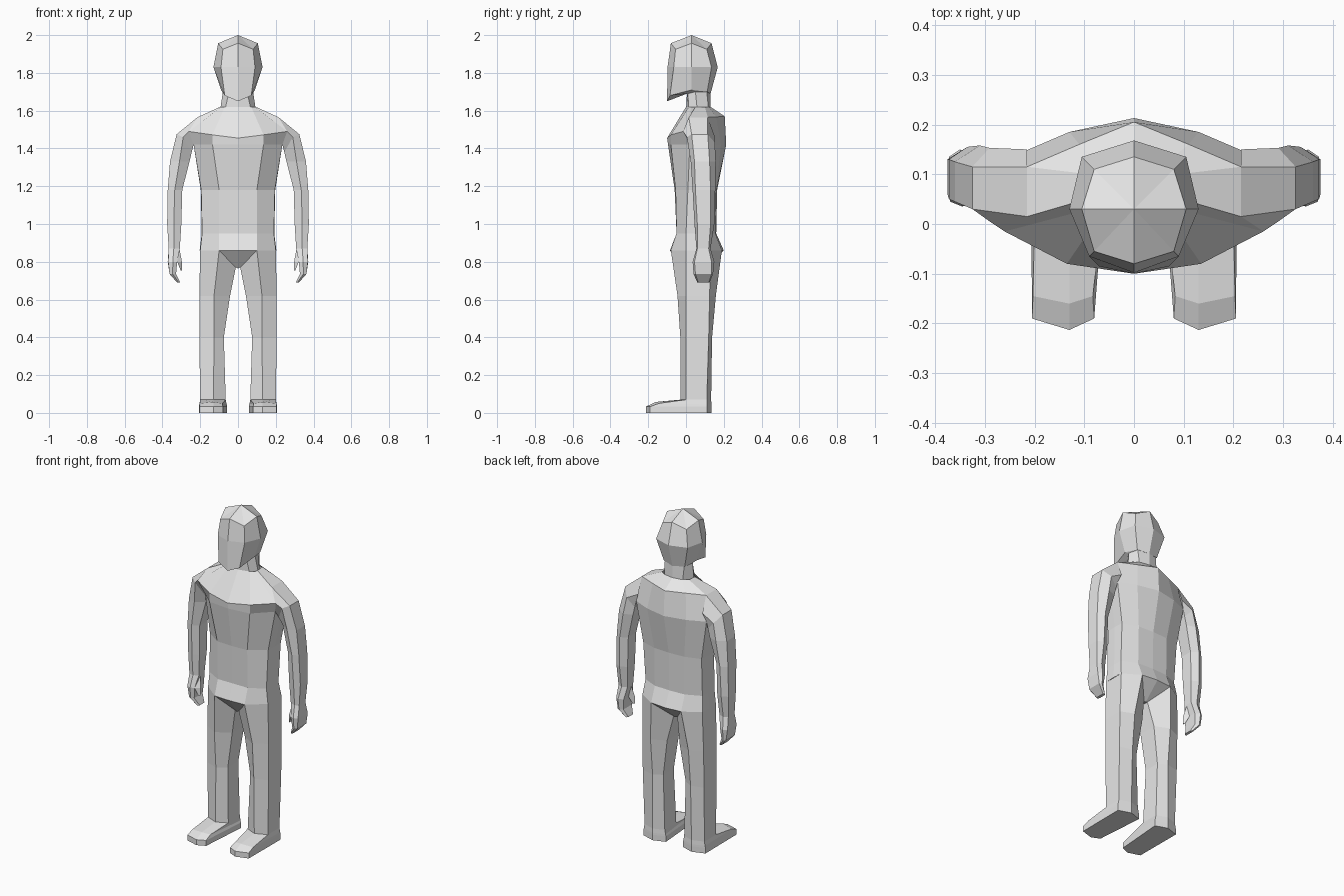
import bpy

old = bpy.data.objects.get("Cube")
if old:
    bpy.data.objects.remove(old, do_unlink=True)

grey = bpy.data.materials.new("plain grey")
grey.use_nodes = True
grey.diffuse_color = (0.8, 0.8, 0.8, 1)
grey.node_tree.nodes["Principled BSDF"].inputs["Base Color"].default_value = (0.8, 0.8, 0.8, 1)


def at(z, *points):
    """Ring of points at one height."""
    return [(x, y, z) for x, y in points]


def loft(name, rings, closed=False, cap_bottom=False, cap_top=False):
    """Skin rings listed bottom to top, then mirror across x = 0."""
    n = len(rings[0])
    verts = [p for ring in rings for p in ring]
    faces = []
    for r in range(len(rings) - 1):
        for i in range(n if closed else n - 1):
            j = (i + 1) % n
            faces.append((r * n + i, r * n + j, (r + 1) * n + j, (r + 1) * n + i))
    if cap_bottom:
        faces.append(tuple(reversed(range(n))))
    if cap_top:
        faces.append(tuple(range(len(verts) - n, len(verts))))
    mesh = bpy.data.meshes.new(name)
    mesh.from_pydata(verts, [], faces)
    mesh.materials.append(grey)
    obj = bpy.data.objects.new(name, mesh)
    bpy.context.collection.objects.link(obj)
    mirror = obj.modifiers.new("mirror", "MIRROR")
    mirror.use_clip = True
    weld = obj.modifiers.new("weld", "WELD")
    weld.merge_threshold = 0.0005
    return obj


# Head and neck: half rings from front centre round to back centre
loft("head", [
    at(1.60, (0, .0), (.07, .015), (.095, .06), (.06, .12), (0, .13)),
    [(0, .005, 1.69), (.05, .01, 1.69), (.08, .05, 1.70), (.065, .11, 1.70), (0, .13, 1.69)],
    [(0, -.10, 1.65), (.07, -.085, 1.68), (.09, .03, 1.71), (.07, .112, 1.70), (0, .13, 1.69)],
    at(1.83, (0, -.098), (.09, -.065), (.13, .03), (.105, .135), (0, .168)),
    [(0, -.08, 1.957), (.08, -.055, 1.925), (.105, .03, 1.957), (.08, .11, 1.925), (0, .135, 1.957)],
    [(0, .03, 2.0)] * 5,
])

# Torso: half rings from hips to the base of the neck
loft("torso", [
    at(.86, (0, -.085), (.1, -.08), (.2, 0), (.203, .065), (.2, .13), (.1, .19), (0, .2)),
    at(.95, (0, -.05), (.1, -.05), (.19, 0), (.192, .06), (.19, .115), (.1, .155), (0, .16)),
    at(1.18, (0, -.06), (.1, -.055), (.195, .01), (.197, .07), (.195, .13), (.1, .16), (0, .165)),
    at(1.42, (0, -.095), (.135, -.08), (.235, .02), (.235, .08), (.235, .14), (.13, .185), (0, .213)),
    [(0, -.1, 1.455), (.135, -.08, 1.472), (.26, -.015, 1.49), (.215, .015, 1.565),
     (.215, .115, 1.565), (.11, .16, 1.567), (0, .205, 1.57)],
    at(1.62, (0, 0), (.07, .015), (.09, .03), (.095, .05), (.09, .1), (.06, .12), (0, .13)),
])

# Crotch: strip between the two legs
loft("crotch", [
    [(0, -.085, .86), (0, -.01, .765), (0, .1, .765), (0, .2, .86)],
    [(.1, -.08, .86), (.012, -.01, .77), (.012, .1, .77), (.1, .19, .86)],
])

# Arms with hands: closed rings, outer front first
loft("arms", [
    at(.69, (.322, .065), (.322, .12), (.314, .125), (.305, .115), (.305, .07), (.314, .06)),
    at(.735, (.362, .05), (.362, .135), (.348, .143), (.328, .13), (.328, .05), (.346, .04)),
    at(.80, (.37, .045), (.372, .135), (.35, .15), (.322, .135), (.322, .045), (.345, .035)),
    at(.87, (.367, .06), (.367, .12), (.34, .13), (.308, .12), (.308, .065), (.34, .055)),
    at(1.0, (.375, .06), (.375, .13), (.34, .15), (.30, .13), (.30, .06), (.34, .045)),
    at(1.18, (.372, .05), (.372, .13), (.335, .155), (.295, .13), (.295, .055), (.335, .035)),
    at(1.33, (.36, .045), (.36, .125), (.31, .158), (.257, .14), (.257, .06), (.31, .025)),
    [(.325, .03, 1.475), (.325, .115, 1.475), (.29, .153, 1.43),
     (.245, .14, 1.38), (.245, .04, 1.38), (.29, .005, 1.46)],
    [(.215, .015, 1.565), (.215, .115, 1.565), (.215, .15, 1.47),
     (.235, .14, 1.42), (.235, .02, 1.42), (.26, -.015, 1.49)],
], closed=True, cap_bottom=True)

# Thumbs
loft("thumbs", [
    at(.755, (.304, .055), (.304, .075), (.296, .065)),
    at(.80, (.322, .045), (.322, .09), (.297, .065)),
    at(.86, (.34, .06), (.34, .10), (.308, .08)),
], closed=True, cap_bottom=True, cap_top=True)

# Legs: closed six-sided rings, front ridge first
ankle = at(.07, (.13, -.03), (.2, 0), (.2, .11), (.13, .133), (.065, .11), (.065, 0))
loft("legs", [
    ankle,
    at(.40, (.127, -.03), (.205, 0), (.205, .12), (.127, .138), (.075, .11), (.075, .01)),
    at(.62, (.127, -.045), (.205, 0), (.205, .125), (.127, .158), (.042, .12), (.042, .005)),
    [(.1, -.08, .86), (.2, 0, .86), (.2, .13, .86), (.1, .19, .86),
     (.012, .1, .77), (.012, -.01, .77)],
], closed=True)

# Feet: sole, toe rim, instep and ankle
toe = [(.13, -.213), (.205, -.19), (.207, .11), (.13, .135), (.057, .11), (.08, -.19)]
loft("feet", [
    at(0, *toe),
    at(.033, *toe),
    [(.13, -.16, .058), (.203, -.145, .05), (.205, .11, .045),
     (.13, .135, .045), (.06, .11, .045), (.083, -.145, .05)],
    ankle,
], closed=True, cap_bottom=True)
